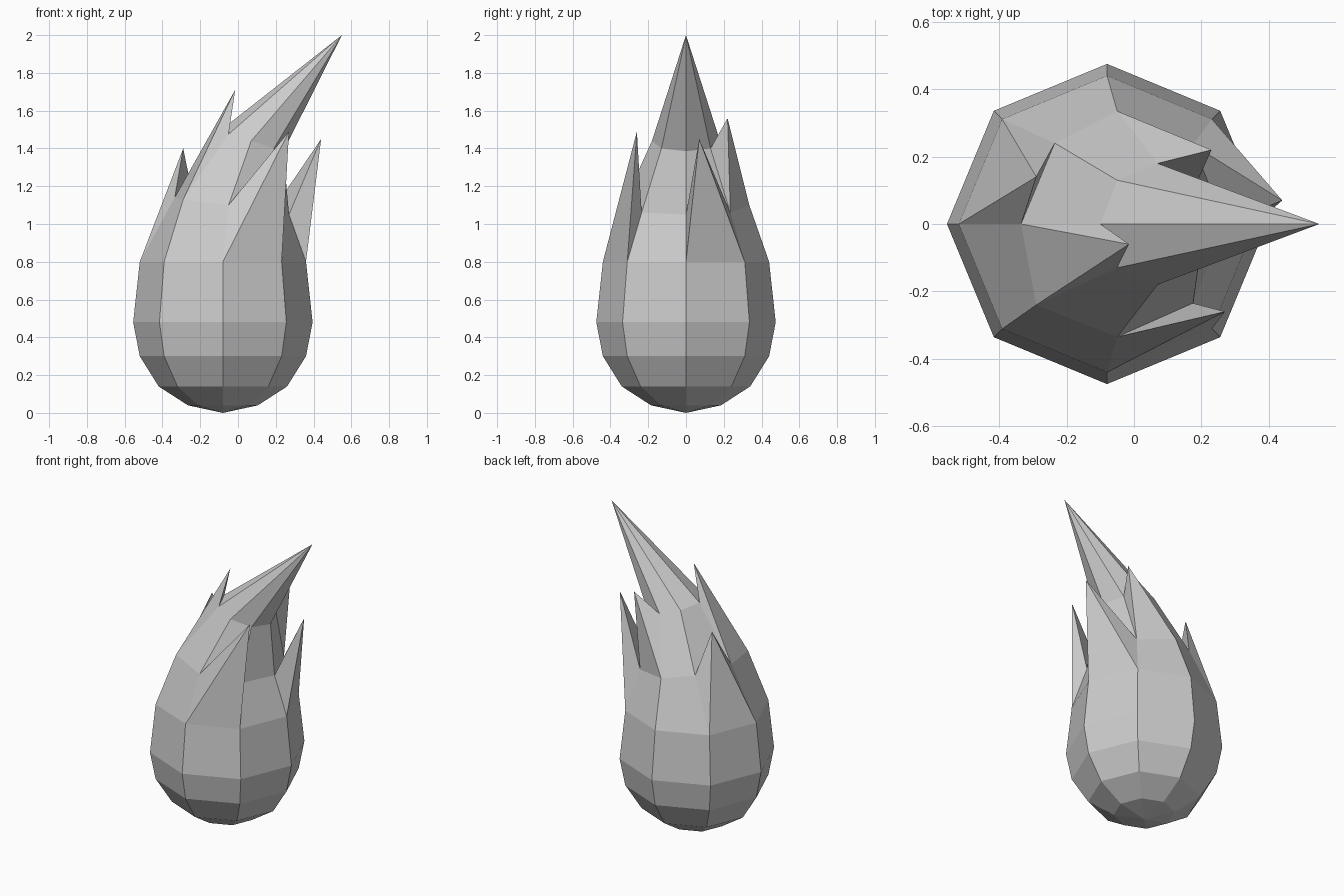
import bpy, bmesh
from math import cos, sin, pi

if "Cube" in bpy.data.objects:
    bpy.data.objects.remove(bpy.data.objects["Cube"])

N = 8
CX = -0.08
bm = bmesh.new()

# Round lower body: eight-sided rings (height, radius), column 0 faces +x
profile = [(0.04, 0.185), (0.14, 0.34), (0.30, 0.44), (0.48, 0.475), (0.80, 0.44)]
rings = [[bm.verts.new((CX + r * cos(2 * pi * i / N), r * sin(2 * pi * i / N), z))
          for i in range(N)] for z, r in profile]

# Tapering, leaning upper rings
upper = [
    [(0.27, 0, 1.05), (0.175, 0.235, 1.06), (-0.05, 0.335, 1.10), (-0.235, 0.24, 1.13),
     (-0.335, 0, 1.14), (-0.29, -0.24, 1.13), (-0.05, -0.335, 1.10), (0.175, -0.235, 1.06)],
    [(0.24, 0, 1.385), (0.19, 0.13, 1.40), (0.07, 0.18, 1.44), (-0.05, 0.13, 1.475),
     (-0.10, 0, 1.49), (-0.05, -0.13, 1.475), (0.07, -0.18, 1.44), (0.19, -0.13, 1.40)],
]
rings += [[bm.verts.new(p) for p in ring] for ring in upper]

# Side tongues: (ring, column) of the panel that is pulled out to a tip
tongues = {
    (4, 6): (0.27, -0.26, 1.49),
    (4, 0): (0.44, 0.07, 1.45),
    (4, 3): (-0.29, 0.14, 1.40),
    (5, 4): (-0.015, -0.06, 1.71),
    (5, 1): (0.23, 0.22, 1.56),
}


def fan(loop, tip):
    """Join every edge of a closed loop to one tip point."""
    v = bm.verts.new(tip)
    for a, b in zip(loop, loop[1:] + loop[:1]):
        bm.faces.new((a, b, v))


# Panels between rings, either plain or drawn into a tongue
for k in range(len(rings) - 1):
    lo, hi = rings[k], rings[k + 1]
    for i in range(N):
        j = (i + 1) % N
        quad = [lo[i], lo[j], hi[j], hi[i]]
        if (k, i) in tongues:
            fan(quad, tongues[k, i])
        else:
            bm.faces.new(quad)

# Rounded base and long leaning main tip
fan(rings[0][::-1], (CX, 0, 0))
fan(rings[-1], (0.55, 0, 2.0))

bmesh.ops.recalc_face_normals(bm, faces=bm.faces)
mesh = bpy.data.meshes.new("flame")
bm.to_mesh(mesh)
bm.free()
bpy.context.collection.objects.link(bpy.data.objects.new("flame", mesh))
